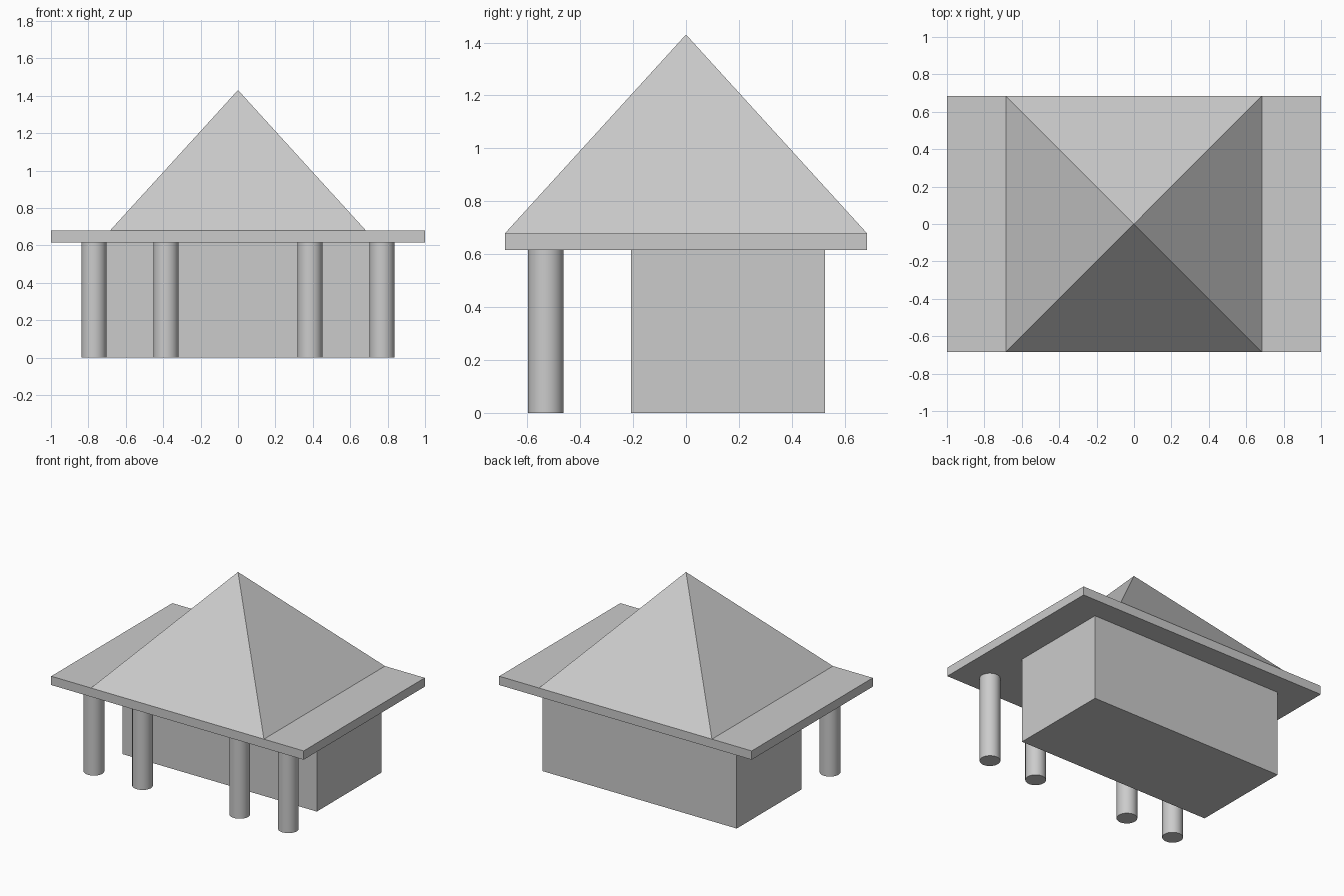
import bpy
import math

cube = bpy.data.objects.get("Cube")
if cube:
    bpy.data.objects.remove(cube, do_unlink=True)

grey = bpy.data.materials.new("plain_grey")
grey.use_nodes = True
grey.diffuse_color = (0.6, 0.6, 0.6, 1)
grey.node_tree.nodes["Principled BSDF"].inputs["Base Color"].default_value = (0.6, 0.6, 0.6, 1)

EAVE, SLAB_TOP, APEX = 0.615, 0.678, 1.43
HALF_DEPTH = 0.685


def finish(name):
    """Name the active object, apply its transform and colour it."""
    obj = bpy.context.object
    obj.name = name
    bpy.ops.object.transform_apply(location=False, rotation=True, scale=True)
    obj.data.materials.append(grey)
    return obj


def box(name, low, high):
    centre = [(a + b) / 2 for a, b in zip(low, high)]
    bpy.ops.mesh.primitive_cube_add(size=1, location=centre)
    bpy.context.object.scale = [b - a for a, b in zip(low, high)]
    return finish(name)


# House body and overhanging slab
box("house_body", (-0.77, -0.208, 0), (0.77, 0.526, EAVE))
box("roof_slab", (-1, -HALF_DEPTH, EAVE), (1, HALF_DEPTH, SLAB_TOP))

# Square pyramid roof
bpy.ops.mesh.primitive_cone_add(
    vertices=4, radius1=HALF_DEPTH * math.sqrt(2), radius2=0,
    depth=APEX - SLAB_TOP, location=(0, 0, (APEX + SLAB_TOP) / 2),
    rotation=(0, 0, math.pi / 4))
finish("pyramid_roof")

# Row of round porch columns
for side, sign in (("right", -1), ("left", 1)):
    for place, x in (("outer", 0.77), ("inner", 0.385)):
        bpy.ops.mesh.primitive_cylinder_add(
            vertices=48, radius=0.067, depth=EAVE,
            location=(sign * x, -0.53, EAVE / 2))
        finish(f"{side}_{place}_column")
        bpy.ops.object.shade_smooth_by_angle()
